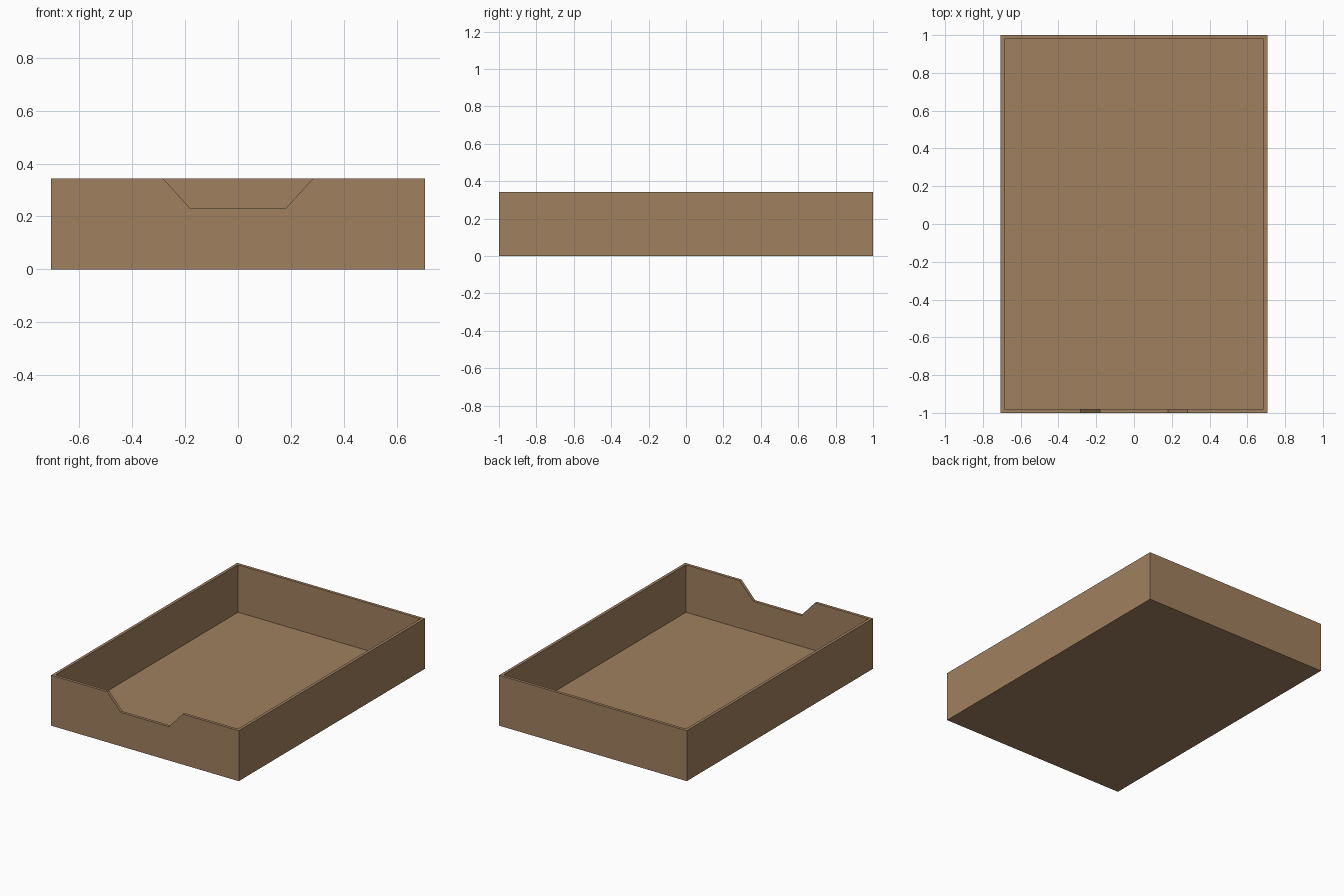
import bpy, bmesh

if "Cube" in bpy.data.objects:
    bpy.data.objects.remove(bpy.data.objects["Cube"])

HX, HY, H = 0.706, 1.0, 0.343   # half width, half length, height
T = 0.02                        # wall and floor thickness

def make_object(name, bm):
    bmesh.ops.recalc_face_normals(bm, faces=bm.faces)
    mesh = bpy.data.meshes.new(name)
    bm.to_mesh(mesh)
    bm.free()
    ob = bpy.data.objects.new(name, mesh)
    bpy.context.collection.objects.link(ob)
    return ob

def prism(name, points, offset):
    bm = bmesh.new()
    face = bm.faces.new([bm.verts.new(p) for p in points])
    ext = bmesh.ops.extrude_face_region(bm, geom=[face], use_keep_orig=True)
    verts = [v for v in ext["geom"] if isinstance(v, bmesh.types.BMVert)]
    bmesh.ops.translate(bm, verts=verts, vec=offset)
    return make_object(name, bm)

brown = bpy.data.materials.new("cardboard_brown")
brown.diffuse_color = (0.352, 0.216, 0.114, 1)
brown.use_nodes = True
brown.node_tree.nodes["Principled BSDF"].inputs["Base Color"].default_value = brown.diffuse_color

# Tray: solid block hollowed from above
def rect(x, y, z):
    return [(-x, -y, z), (x, -y, z), (x, y, z), (-x, y, z)]

tray = prism("tray", rect(HX, HY, 0), (0, 0, H))
tray.data.materials.append(brown)
hollow = prism("hollow_cutter", rect(HX - T, HY - T, T), (0, 0, H))

# Hand notch in the front wall, sides continued above the rim
slope = (0.283 - 0.18) / (H - 0.23)
top = 0.18 + slope * (0.5 - 0.23)
notch = prism("notch_cutter",
              [(-0.18, -1.1, 0.23), (0.18, -1.1, 0.23), (top, -1.1, 0.5), (-top, -1.1, 0.5)],
              (0, 0.2, 0))

bpy.context.view_layer.objects.active = tray
for cutter in (hollow, notch):
    cutter.hide_render = True
    mod = tray.modifiers.new("cut", 'BOOLEAN')
    mod.operation = 'DIFFERENCE'
    mod.solver = 'EXACT'
    mod.object = cutter
    bpy.ops.object.modifier_apply(modifier=mod.name)
    bpy.data.objects.remove(cutter)
